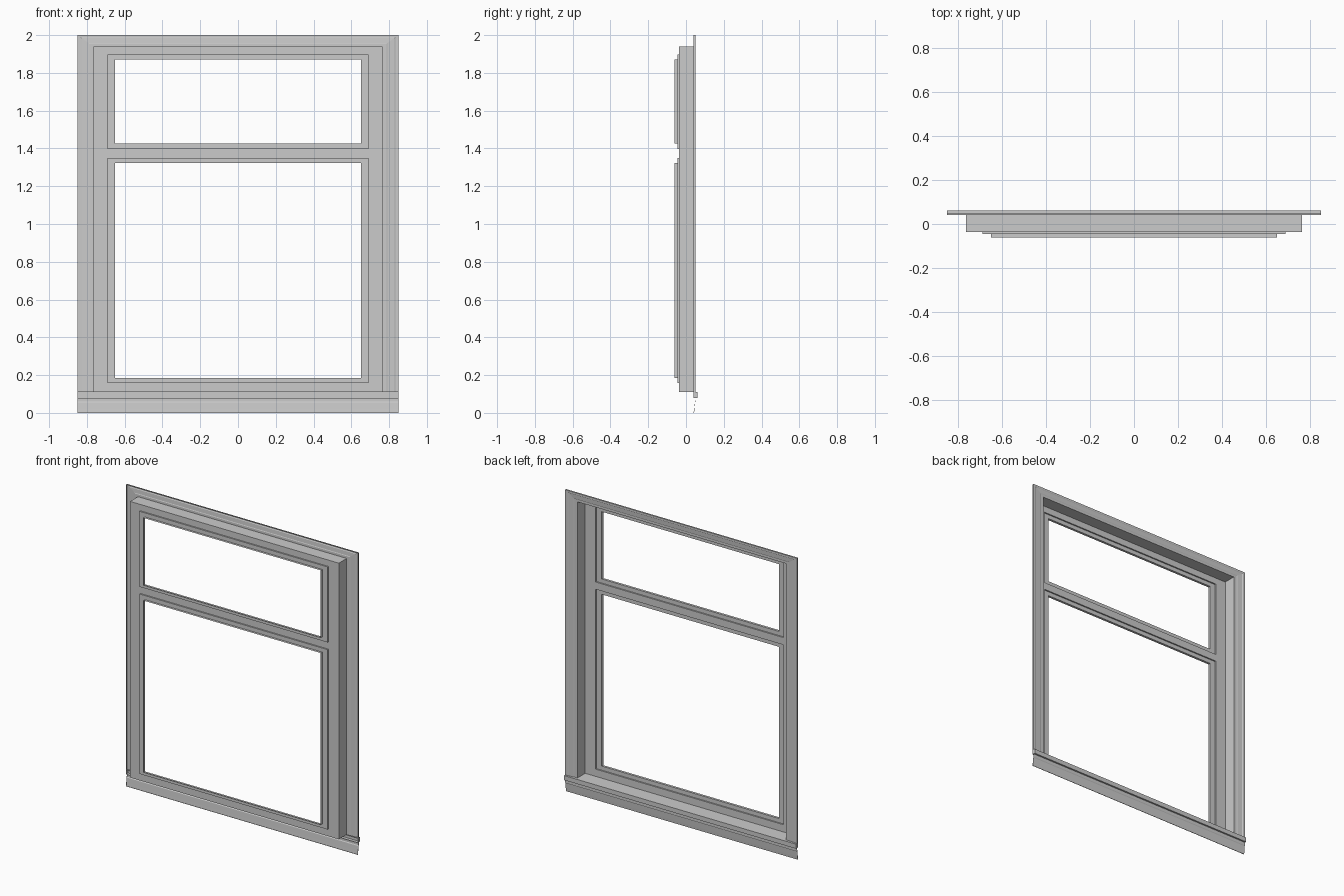
import bpy, bmesh

if "Cube" in bpy.data.objects:
    bpy.data.objects.remove(bpy.data.objects["Cube"])

PLATE_Y, STEP_Y, GLASS_Y, CASE_Y = -0.037, -0.046, -0.062, 0.045
LOWER = (0.158, 1.35)      # z range of the lower light
UPPER = (1.398, 1.898)     # z range of the upper light
JAMB = (0.765, 0.11, 1.94)  # half width, bottom, top


def finish(name, bm):
    bmesh.ops.remove_doubles(bm, verts=bm.verts, dist=1e-5)
    bmesh.ops.recalc_face_normals(bm, faces=bm.faces)
    mesh = bpy.data.meshes.new(name)
    bm.to_mesh(mesh)
    bm.free()
    obj = bpy.data.objects.new(name, mesh)
    bpy.context.collection.objects.link(obj)
    return obj


def skin(name, rows, closed=False, caps=False):
    """Bridge successive rows of points into a sheet."""
    bm = bmesh.new()
    rows = [[bm.verts.new(p) for p in row] for row in rows]
    n = len(rows[0])
    for a, b in zip(rows, rows[1:]):
        for i in range(n if closed else n - 1):
            j = (i + 1) % n
            bm.faces.new((a[i], a[j], b[j], b[i]))
    if caps:
        bm.faces.new(rows[0])
        bm.faces.new(rows[-1])
    return finish(name, bm)


def rect(w, z0, z1, y):
    return [(-w, y, z0), (w, y, z0), (w, y, z1), (-w, y, z1)]


# Jamb: the deep reveal between casing and window frame
skin("jamb", [rect(*JAMB, CASE_Y), rect(*JAMB, PLATE_Y)], closed=True)

# Window frame: flat rails and stiles around the two lights
bm = bmesh.new()
xs = (-0.765, -0.69, 0.69, 0.765)
zs = (JAMB[1], *LOWER, *UPPER, JAMB[2])
for i in range(3):
    for j in range(5):
        if i == 1 and j in (1, 3):
            continue
        bm.faces.new([bm.verts.new((x, PLATE_Y, z)) for x, z in (
            (xs[i], zs[j]), (xs[i + 1], zs[j]),
            (xs[i + 1], zs[j + 1]), (xs[i], zs[j + 1]))])
finish("window_frame", bm)

# Stepped sash around each open light
for name, (z0, z1) in (("lower_sash", LOWER), ("upper_sash", UPPER)):
    a, b = (0.69, z0, z1), (0.65, z0 + 0.027, z1 - 0.027)
    skin(name, [rect(*a, PLATE_Y), rect(*a, STEP_Y),
                rect(*b, STEP_Y), rect(*b, GLASS_Y)], closed=True)

# Moulded casing: shallow profile mitred up, over and down
profile = [(0, CASE_Y), (0.25, 0.045), (0.32, 0.047), (0.75, 0.049),
           (0.8, 0.051), (1, 0.051), (1, 0.04)]
rows = []
for t, y in profile:
    w, top = 0.765 + 0.085 * t, 1.94 + 0.06 * t
    rows.append([(-w, y, 0.11), (-w, y, top), (w, y, top), (w, y, 0.11)])
skin("casing", rows)

# Stool and apron: profiles run across the full width
for name, pts in (
        ("stool", [(0.04, 0.08), (0.062, 0.08), (0.062, 0.11), (0.04, 0.11)]),
        ("apron", [(0.04, 0), (0.043, 0), (0.045, 0.02), (0.048, 0.055),
                   (0.051, 0.06), (0.051, 0.08)])):
    skin(name, [[(x, y, z) for y, z in pts] for x in (-0.85, 0.85)], caps=True)
